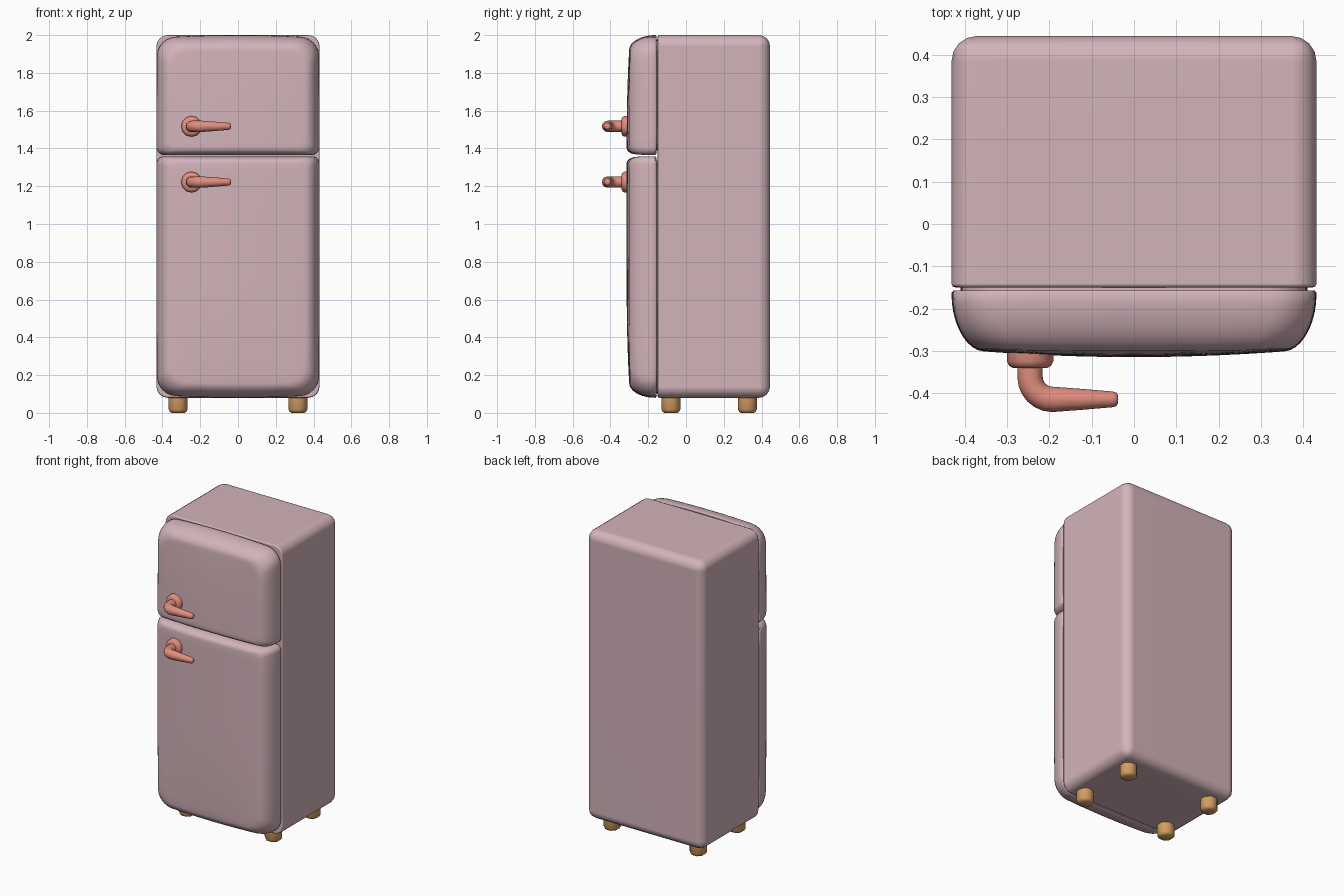
import bpy, bmesh, math
from mathutils import Vector

if "Cube" in bpy.data.objects:
    bpy.data.objects.remove(bpy.data.objects["Cube"])


def material(name, rgb):
    m = bpy.data.materials.new(name)
    m.diffuse_color = (*rgb, 1)
    m.use_nodes = True
    m.node_tree.nodes["Principled BSDF"].inputs["Base Color"].default_value = m.diffuse_color
    return m


PINK = material("dusty_pink", (0.65, 0.455, 0.49))
CORAL = material("coral", (0.74, 0.27, 0.21))
WOOD = material("warm_wood", (0.66, 0.34, 0.125))


def finish(name, bm, mat, angle=40):
    bmesh.ops.recalc_face_normals(bm, faces=bm.faces)
    me = bpy.data.meshes.new(name)
    bm.to_mesh(me)
    bm.free()
    me.materials.append(mat)
    me.polygons.foreach_set("use_smooth", [True] * len(me.polygons))
    me.set_sharp_from_angle(angle=math.radians(angle))
    ob = bpy.data.objects.new(name, me)
    bpy.context.collection.objects.link(ob)
    return ob


def loft(name, rings, mat, angle=40):
    """Skin a list of equal-length closed rings and cap both ends."""
    bm = bmesh.new()
    vs = [[bm.verts.new(p) for p in r] for r in rings]
    n = len(vs[0])
    for a, b in zip(vs, vs[1:]):
        for i in range(n):
            j = (i + 1) % n
            bm.faces.new((a[i], a[j], b[j], b[i]))
    bm.faces.new(vs[0])
    bm.faces.new(vs[-1])
    return finish(name, bm, mat, angle)


def circle(c, u, v, r, n, start=0.0):
    c, u, v = Vector(c), Vector(u), Vector(v)
    return [c + r * (math.cos(start + k * math.tau / n) * u + math.sin(start + k * math.tau / n) * v)
            for k in range(n)]


# Cabinet: wide rounding everywhere except a tight front rim
Y0, Y1, Z0, Z1, W = -0.15, 0.445, 0.08, 2.0, 0.432
bm = bmesh.new()
bmesh.ops.create_cube(bm, size=1)
for v in bm.verts:
    v.co = (v.co.x * 2 * W, Y0 + (v.co.y + 0.5) * (Y1 - Y0), Z0 + (v.co.z + 0.5) * (Z1 - Z0))


def on_front(e):
    return all(v.co.y < Y0 + 0.001 for v in e.verts)


bmesh.ops.bevel(bm, geom=[e for e in bm.edges if not on_front(e)], offset=0.06,
                segments=4, profile=0.5, affect='EDGES')
bmesh.ops.bevel(bm, geom=[e for e in bm.edges if on_front(e)], offset=0.009,
                segments=2, profile=0.5, affect='EDGES')
body = finish("cabinet", bm, PINK, 50)
body.modifiers.new("flat_panels", 'WEIGHTED_NORMAL').keep_sharp = True


# Doors: one pillow form split in two; the outer end is rounder than the split
def door(name, z_out, z_in):
    sgn = 1 if z_out > z_in else -1
    zc = (z_out + z_in) / 2

    def ring(y, depth, side, outer, inner, scale=1.0):
        hx, zo, zi = W - side, abs(z_out - zc) - outer, -abs(z_in - zc) + inner
        pts = []
        for cx, cz, r, a0 in ((1, zo, 0.10, 0), (-1, zo, 0.10, 90), (-1, zi, 0.04, 180), (1, zi, 0.04, 270)):
            zz = cz - r if cz > 0 else cz + r
            for k in range(7):
                a = math.radians(a0 + 15 * k)
                pts.append((cx * (hx - r) + r * math.cos(a), zz + r * math.sin(a)))
        full = []
        for i, p in enumerate(pts):
            full.append(p)
            if i % 7 == 6:  # subdivide the straight sides
                q = pts[(i + 1) % 28]
                full += [(p[0] + (q[0] - p[0]) * t / 8, p[1] + (q[1] - p[1]) * t / 8) for t in range(1, 8)]
        out = []
        for x, z in full:
            x, z = x * scale, z * scale
            f = max(0, z / abs(z_out - zc))
            z -= 0.015 * (x / W) ** 2 * f * f
            wz = zc + sgn * z
            h = ((wz - 1.04) / 0.96) ** 4
            bulge = 0.02 * depth * (1 - (x / W) ** 2) * (1 - h)
            out.append((x * (1 - 0.012 * h), y - bulge, wz))
        return out

    # gasket, then the back lip
    rings = [ring(-0.146, 0, 0.022, 0.022, 0.022), ring(-0.157, 0, 0.022, 0.022, 0.022),
             ring(-0.157, 0, 0.005, 0.004, 0.006), ring(-0.163, 0, 0, 0, 0)]
    # rounded shoulder
    for k in range(1, 10):
        a = math.radians(10 * k)
        c = 1 - math.cos(a)
        rings.append(ring(-0.165 - 0.13 * math.sin(a), math.sin(a), 0.075 * c, 0.075 * c, 0.04 * c * c))
    # gently domed front
    for s in (0.93, 0.8, 0.6, 0.4, 0.2, 0.05):
        rings.append(ring(-0.295, 1, 0.075, 0.075, 0.04, s))
    loft(name, rings, PINK, 50)


door("freezer_door", 2.0, 1.366)
door("main_door", 0.08, 1.358)

# Lever handles: round mount plus a bent, tapering lever
X, Z = (1, 0, 0), (0, 0, 1)
HX = -0.246
for label, z in (("upper", 1.517), ("lower", 1.222)):
    loft(label + "_handle_mount",
         [circle((HX, y, z), X, Z, r, 12) for y, r in
          ((-0.285, 0.055), (-0.325, 0.055), (-0.335, 0.05), (-0.341, 0.04))], CORAL)
    rings = [circle((HX, -0.33, z), X, Z, 0.03, 12)]
    for k in range(7):  # elbow
        a = math.radians(15 * k)
        u = (math.cos(a), math.sin(a), 0)
        c = (HX + 0.053 * (1 - math.cos(a)), -0.362 - 0.053 * math.sin(a), z)
        rings.append(circle(c, u, Z, 0.03, 12))
    for x, r in ((-0.12, 0.0245), (-0.05, 0.0185), (-0.042, 0.016), (-0.038, 0.010)):
        rings.append(circle((x, -0.415, z), (0, 1, 0), Z, r, 12))
    loft(label + "_handle_lever", rings, CORAL, 60)

# Feet: short eight-sided pegs
for xn, x in (("left", -0.317), ("right", 0.317)):
    for yn, y in (("front", -0.08), ("back", 0.325)):
        loft(f"{yn}_{xn}_foot",
             [circle((x, y, h), X, (0, 1, 0), r, 8, math.pi / 8) for h, r in
              ((0, 0.038), (0.006, 0.047), (0.018, 0.054), (0.095, 0.054))], WOOD, 60)
